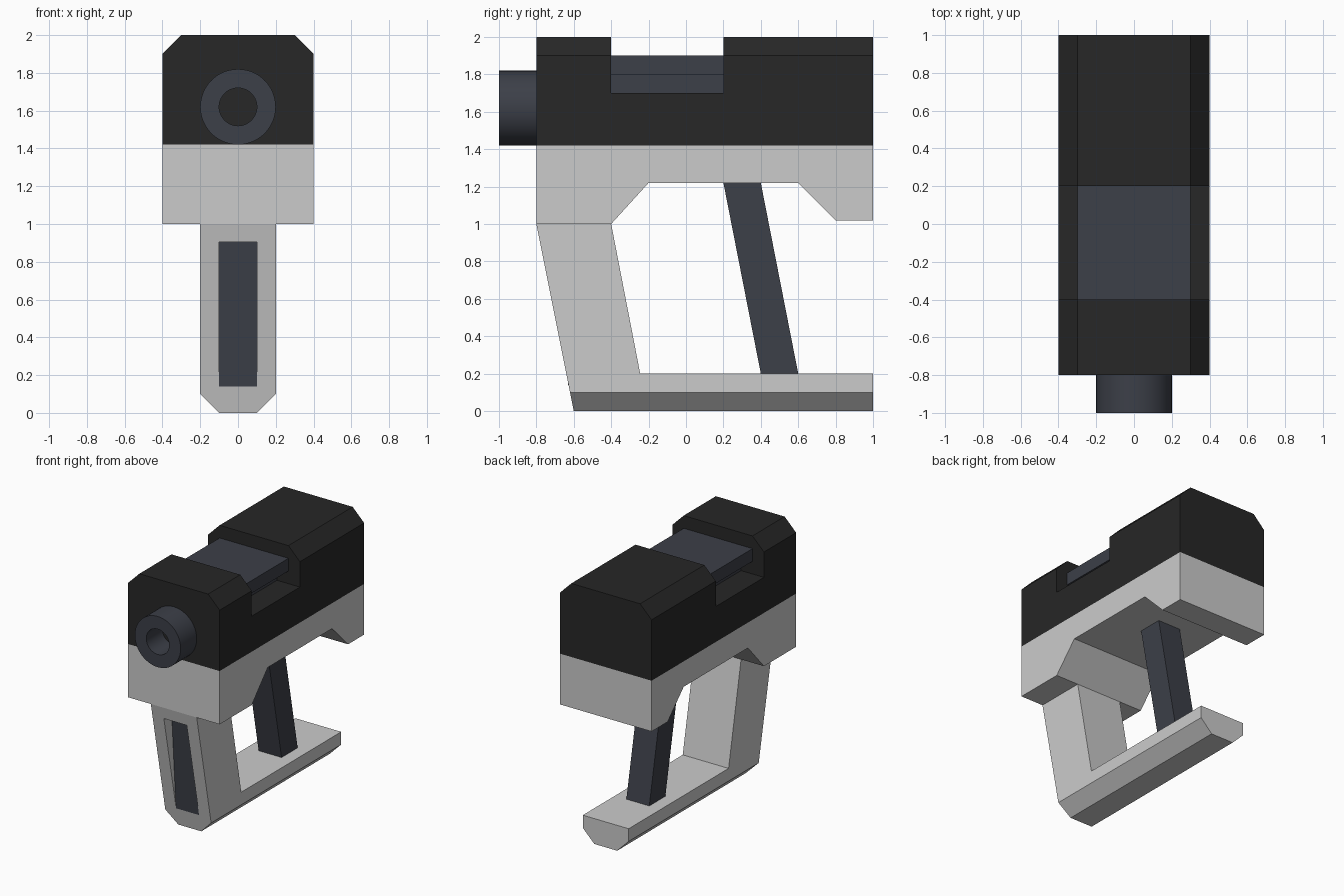
import bpy, bmesh, math
from mathutils import Vector, Matrix

if "Cube" in bpy.data.objects:
    bpy.data.objects.remove(bpy.data.objects["Cube"])


def material(name, rgb):
    m = bpy.data.materials.new(name)
    m.diffuse_color = (*rgb, 1)
    m.use_nodes = True
    m.node_tree.nodes["Principled BSDF"].inputs["Base Color"].default_value = m.diffuse_color
    return m


BLACK = material("black", (0.02, 0.02, 0.02))
STEEL = material("steel", (0.045, 0.05, 0.065))


def finish(name, bm, mat=None):
    bmesh.ops.recalc_face_normals(bm, faces=bm.faces)
    me = bpy.data.meshes.new(name)
    bm.to_mesh(me)
    bm.free()
    ob = bpy.data.objects.new(name, me)
    bpy.context.collection.objects.link(ob)
    if mat:
        me.materials.append(mat)
    return ob


def side_prism(name, profile, half, mat=None, chamfer=None):
    """Extrude a (y, z) profile across x; chamfer = (x, z, normal z) cuts both long edges."""
    bm = bmesh.new()
    face = bm.faces.new([bm.verts.new((-half, y, z)) for y, z in profile])
    ext = bmesh.ops.extrude_face_region(bm, geom=[face])
    bmesh.ops.translate(bm, vec=(2 * half, 0, 0),
                        verts=[v for v in ext["geom"] if isinstance(v, bmesh.types.BMVert)])
    if chamfer:
        x, z, nz = chamfer
        for s in (-1, 1):
            cut = bmesh.ops.bisect_plane(bm, geom=bm.verts[:] + bm.edges[:] + bm.faces[:],
                                         plane_co=(s * x, 0, z), plane_no=Vector((s, 0, nz)).normalized(),
                                         clear_outer=True, dist=1e-5)
            edges = [e for e in cut["geom_cut"] if isinstance(e, bmesh.types.BMEdge)]
            bmesh.ops.holes_fill(bm, edges=edges, sides=0)
    return finish(name, bm, mat)


def rect(y0, y1, z0, z1):
    return [(y0, z0), (y1, z0), (y1, z1), (y0, z1)]


# Upper housing with an open notch and chamfered top edges
side_prism("upper_housing", [(-0.8, 1.42), (1, 1.42), (1, 2), (0.2, 2), (0.2, 1.7),
                             (-0.4, 1.7), (-0.4, 2), (-0.8, 2)], 0.4, BLACK, (0.4, 1.9, 1))

# Plate in the notch, raised on a narrower core
side_prism("notch_plate", rect(-0.4, 0.2, 1.8, 1.9), 0.3, STEEL)
side_prism("notch_core", rect(-0.4, 0.2, 1.7, 1.8), 0.2, STEEL)

# Lower frame
side_prism("lower_frame", [(-0.8, 1.42), (-0.8, 1.0), (-0.4, 1.0), (-0.2, 1.22), (0.6, 1.22),
                           (0.8, 1.02), (1, 1.02), (1, 1.42)], 0.4)

# Front leg and foot bar in one piece
leg = side_prism("leg_and_foot", [(-0.8, 1), (-0.6, 0), (1, 0), (1, 0.2), (-0.245, 0.2), (-0.4, 1)],
                 0.2, None, (0.2, 0.1, -1))

# Wedge recess in the leg front, lined with a steel panel
cutter = side_prism("recess_cutter", [(-0.628, 0.14), (-0.68, 0.905), (-0.95, 0.905), (-0.95, 0.14)], 0.1)
cutter.hide_render = True
cutter.display_type = 'WIRE'
mod = leg.modifiers.new("recess", 'BOOLEAN')
mod.operation = 'DIFFERENCE'
mod.solver = 'EXACT'
mod.object = cutter
side_prism("leg_panel", [(-0.63, 0.14), (-0.683, 0.905), (-0.66, 0.905), (-0.61, 0.14)], 0.1, STEEL)

# Slanted strut
side_prism("strut", [(0.2, 1.22), (0.4, 1.22), (0.6, 0.2), (0.4, 0.2)], 0.1, STEEL)

# Barrel turned around the y axis, with a blind bore
bm = bmesh.new()
points = [(0.2, -0.8), (0.2, -1), (0.1, -1), (0.1, -0.8), (0, -0.8)]
vs = [bm.verts.new((r, y, 1.62)) for r, y in points]
es = [bm.edges.new(p) for p in zip(vs, vs[1:])]
bmesh.ops.spin(bm, geom=vs + es, cent=(0, 0, 1.62), axis=(0, 1, 0), angle=math.tau, steps=48)
bmesh.ops.remove_doubles(bm, verts=bm.verts, dist=1e-4)
barrel = finish("barrel", bm, STEEL)
bpy.context.view_layer.objects.active = barrel
barrel.select_set(True)
bpy.ops.object.shade_smooth_by_angle(angle=math.radians(35))
